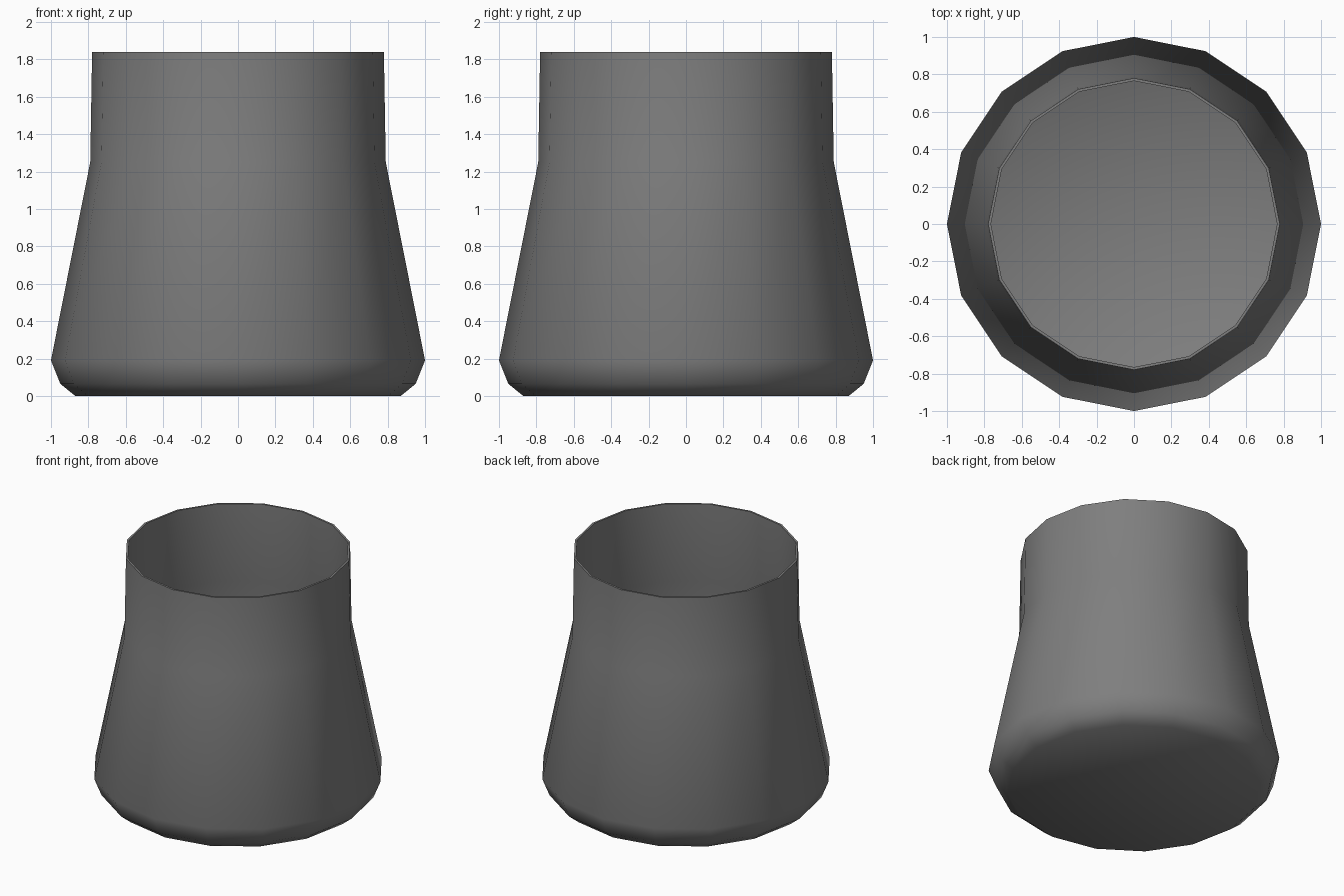
import bpy, bmesh, math

if "Cube" in bpy.data.objects:
    bpy.data.objects.remove(bpy.data.objects["Cube"])

SIDES = 16
# (radius, height) of the outer wall, then back down the inner wall
outer = [(0.87, 0.0), (0.95, 0.065), (1.0, 0.19), (0.79, 1.25), (0.78, 1.84)]
inner = [(0.765, 1.84), (0.775, 1.25), (0.984, 0.19), (0.938, 0.075), (0.862, 0.016)]


def ring(bm, r, z):
    step = 2 * math.pi / SIDES
    return [bm.verts.new((r * math.cos(i * step), r * math.sin(i * step), z))
            for i in range(SIDES)]


def cap(bm, loop, z):
    centre = bm.verts.new((0, 0, z))
    for i in range(SIDES):
        bm.faces.new((loop[i], loop[(i + 1) % SIDES], centre))


# Cup body: thin revolved shell, open at the top, smooth all over
bm = bmesh.new()
rings = [ring(bm, r, z) for r, z in outer + inner]
for a, b in zip(rings, rings[1:]):
    for i in range(SIDES):
        j = (i + 1) % SIDES
        bm.faces.new((a[i], a[j], b[j], b[i]))
cap(bm, rings[0], 0.0)
cap(bm, rings[-1], 0.016)
bmesh.ops.recalc_face_normals(bm, faces=bm.faces)
for f in bm.faces:
    f.smooth = True
# Crisp lip
for e in bm.edges:
    if all(v.co.z > 1.83 for v in e.verts):
        e.smooth = False

mesh = bpy.data.meshes.new("cup_body")
bm.to_mesh(mesh)
bm.free()

# Dark grey finish
mat = bpy.data.materials.new("dark_grey")
mat.diffuse_color = (0.21, 0.21, 0.21, 1)
mat.use_nodes = True
mat.node_tree.nodes["Principled BSDF"].inputs["Base Color"].default_value = mat.diffuse_color
mesh.materials.append(mat)
bpy.context.collection.objects.link(bpy.data.objects.new("cup_body", mesh))
